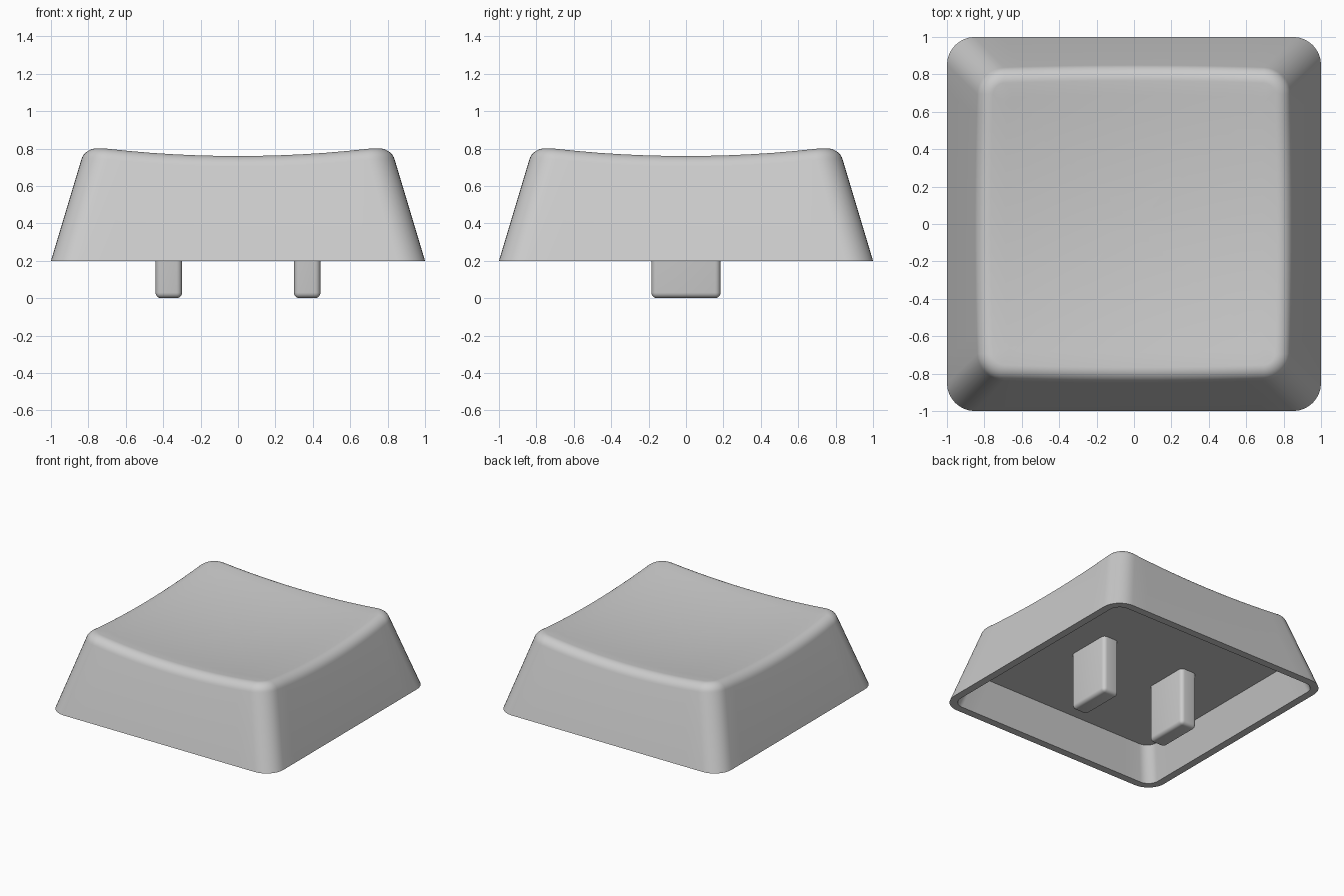
import bpy, bmesh, math

if "Cube" in bpy.data.objects:
    bpy.data.objects.remove(bpy.data.objects["Cube"])

SLOPE = 0.3          # inward lean of the walls
BASE, CEILING = 0.2, 0.46
RADIUS, THICK, FILLET = 0.15, 0.06, 0.08
SIDE, CORNER = 12, 8

grey = bpy.data.materials.new("light grey")
grey.diffuse_color = (0.6, 0.6, 0.6, 1)
grey.use_nodes = True
grey.node_tree.nodes["Principled BSDF"].inputs["Base Color"].default_value = grey.diffuse_color


def rounded_square(half, r):
    """Points of a square with rounded corners, counterclockwise."""
    pts, c = [], half - r
    for q in range(4):
        a0 = q * math.pi / 2
        ca, sa = round(math.cos(a0)), round(math.sin(a0))
        local = [(half, -c + 2 * c * i / SIDE) for i in range(SIDE)]
        local += [(c + r * math.cos(t * math.pi / 2 / CORNER),
                   c + r * math.sin(t * math.pi / 2 / CORNER)) for t in range(CORNER)]
        pts += [(x * ca - y * sa, x * sa + y * ca) for x, y in local]
    return pts


def dish(x, y):
    return 0.714 + 0.08 * (x * x + y * y)


def wall_half(z):
    return 1 - SLOPE * (z - BASE)


def finish(name, bm):
    bmesh.ops.recalc_face_normals(bm, faces=bm.faces)
    me = bpy.data.meshes.new(name)
    bm.to_mesh(me)
    bm.free()
    me.materials.append(grey)
    ob = bpy.data.objects.new(name, me)
    bpy.context.collection.objects.link(ob)
    bpy.ops.object.select_all(action='DESELECT')
    ob.select_set(True)
    bpy.context.view_layer.objects.active = ob
    bpy.ops.object.shade_smooth_by_angle(angle=math.radians(35))
    return ob


# Hollow cap: ceiling, inner wall, rim, outer wall, rounded top edge, dished top
rings = []
inner_r = RADIUS - THICK
for half, z in ((wall_half(CEILING) - THICK, CEILING), (1 - THICK, BASE)):
    rings.append([(x, y, z) for x, y in rounded_square(half, inner_r)])
rings.append([(x, y, BASE) for x, y in rounded_square(1, RADIUS)])

lean = math.atan(SLOPE)
inset = FILLET / math.cos(lean)
rim = [dish(x, y) for x, y in rounded_square(0.76, RADIUS - inset)]
for s in range(9):
    phi = lean + (math.radians(95) - lean) * s / 8
    ring = []
    for i, zr in enumerate(rim):
        zc = zr - FILLET
        out = FILLET * math.cos(phi)
        x, y = rounded_square(wall_half(zc) - inset + out, RADIUS - inset + out)[i]
        ring.append((x, y, zc + FILLET * math.sin(phi)))
    rings.append(ring)
for s in (0.9, 0.75, 0.6, 0.45, 0.3, 0.15):
    rings.append([(x * s, y * s, dish(x * s, y * s)) for x, y, z in ring])

bm = bmesh.new()
loops = [[bm.verts.new(p) for p in r] for r in rings]
n = len(rim)
for a, b in zip(loops, loops[1:]):
    for i in range(n):
        j = (i + 1) % n
        bm.faces.new((a[i], a[j], b[j], b[i]))
bm.faces.new(loops[0])
centre = bm.verts.new((0, 0, dish(0, 0)))
for i in range(n):
    bm.faces.new((loops[-1][i], loops[-1][(i + 1) % n], centre))
finish("keycap_shell", bm)

# Two mounting prongs hanging from the ceiling
for side, name in ((-1, "left_prong"), (1, "right_prong")):
    bm = bmesh.new()
    bmesh.ops.create_cube(bm, size=1)
    for v in bm.verts:
        v.co = (v.co.x * 0.142 + side * 0.37, v.co.y * 0.37,
                0 if v.co.z < 0 else CEILING)
    edges = [e for e in bm.edges if min(v.co.z for v in e.verts) < 0.01]
    bmesh.ops.bevel(bm, geom=edges, offset=0.03, segments=5, profile=0.5, affect='EDGES')
    top = [f for f in bm.faces if all(v.co.z > CEILING - 0.001 for v in f.verts)]
    bmesh.ops.delete(bm, geom=top, context='FACES')
    finish(name, bm)
